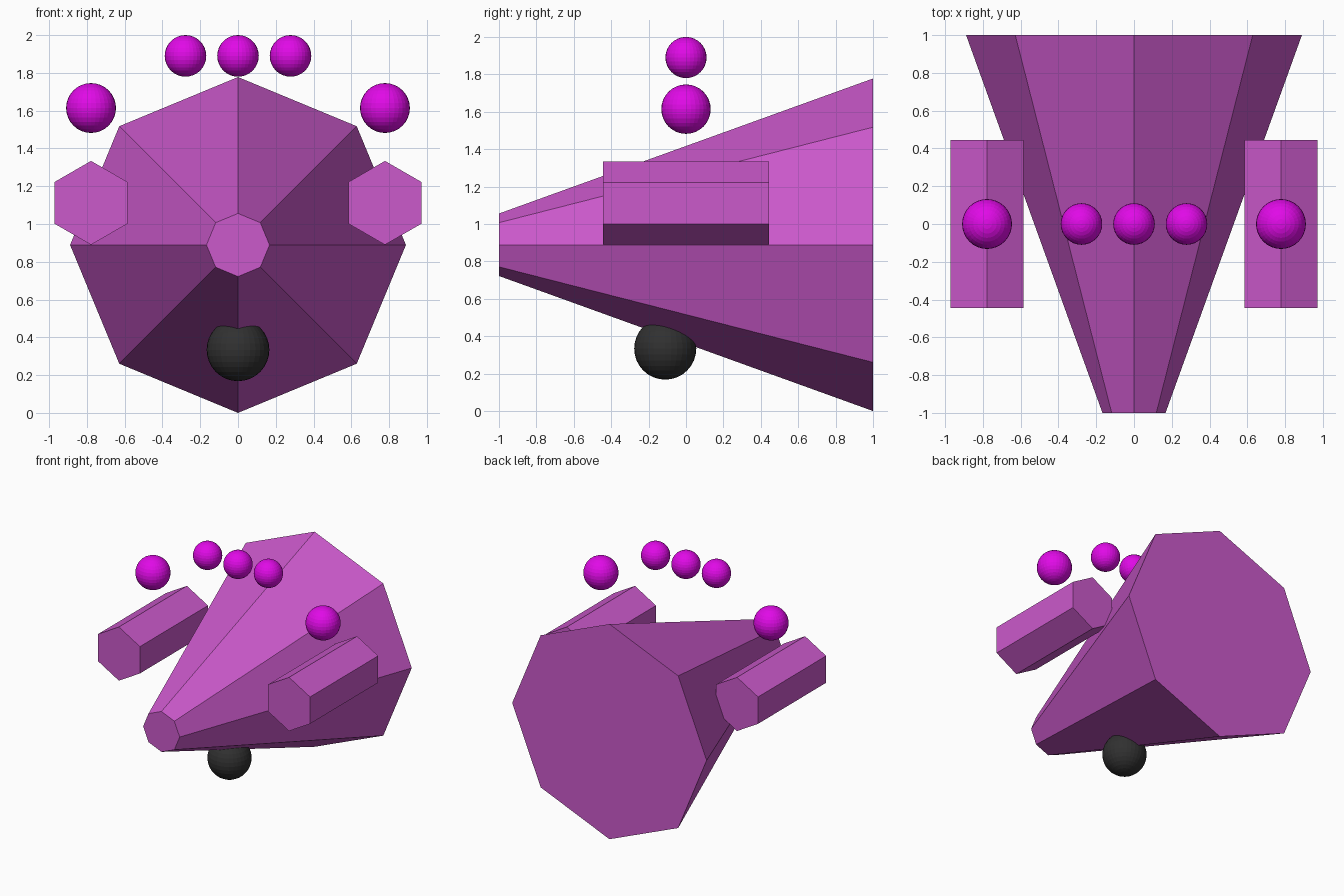
import bpy
from math import pi

if "Cube" in bpy.data.objects:
    bpy.data.objects.remove(bpy.data.objects["Cube"])


def material(name, color):
    mat = bpy.data.materials.new(name)
    mat.diffuse_color = (*color, 1)
    mat.use_nodes = True
    mat.node_tree.nodes["Principled BSDF"].inputs["Base Color"].default_value = mat.diffuse_color
    return mat


HULL = material("hull_purple", (0.60, 0.10, 0.60))
GLOW = material("bright_magenta", (0.75, 0.003, 0.80))
DARK = material("dark_grey", (0.03, 0.03, 0.03))


def finish(name, mat):
    obj = bpy.context.object
    obj.name = name
    obj.data.materials.append(mat)
    return obj


def prism(name, sides, r_front, r_back, length, loc, mat):
    # Local z is turned to point to the back (+y)
    bpy.ops.mesh.primitive_cone_add(vertices=sides, radius1=r_front, radius2=r_back,
                                    depth=length, location=loc, rotation=(-pi / 2, 0, 0))
    return finish(name, mat)


def ball(name, radius, loc, mat):
    bpy.ops.mesh.primitive_uv_sphere_add(segments=32, ring_count=16, radius=radius, location=loc)
    return finish(name, mat)


# Tapered octagonal hull, narrow at the front
prism("hull", 8, 0.167, 0.889, 2.0, (0, 0, 0.889), HULL)

# Hexagonal side pods with a floating ball above each
for side, x in (("left", -0.778), ("right", 0.778)):
    prism(f"{side}_pod", 6, 0.222, 0.222, 0.889, (x, 0, 1.112), HULL)
    ball(f"{side}_pod_ball", 0.132, (x, 0, 1.614), GLOW)

# Row of three balls over the hull
for i in (-1, 0, 1):
    ball(f"top_ball_{i + 2}", 0.11, (i * 0.278, 0, 1.89), GLOW)

# Dark ball under the nose
ball("belly_ball", 0.166, (0, -0.111, 0.334), DARK)
